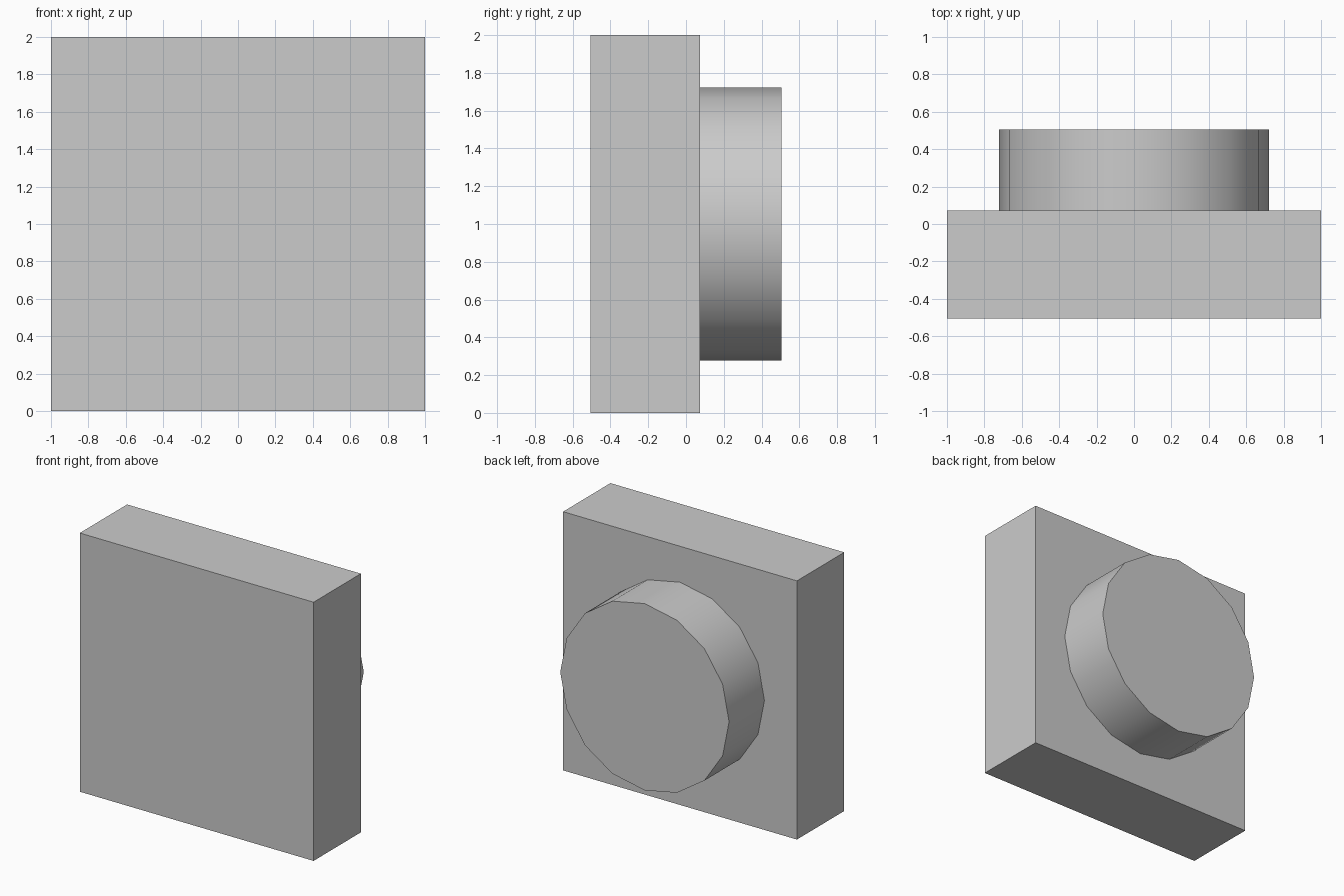
import bpy
import math

cube = bpy.data.objects.get("Cube")
if cube:
    bpy.data.objects.remove(cube, do_unlink=True)

FRONT, JOIN, BACK = -0.505, 0.073, 0.505

# Plain grey for every part
grey = bpy.data.materials.new("plain_grey")
grey.use_nodes = True
colour = (0.6, 0.6, 0.6, 1)
grey.diffuse_color = colour
grey.node_tree.nodes["Principled BSDF"].inputs["Base Color"].default_value = colour


def finish(name):
    obj = bpy.context.object
    obj.name = obj.data.name = name
    obj.data.materials.append(grey)
    bpy.ops.object.transform_apply(location=False, rotation=True, scale=True)
    return obj


# Square slab
bpy.ops.mesh.primitive_cube_add(size=1, location=(0, (FRONT + JOIN) / 2, 1))
bpy.context.object.scale = (2, JOIN - FRONT, 2)
finish("square_slab")

# Round boss on the back, sixteen sides with smooth walls
bpy.ops.mesh.primitive_cylinder_add(
    vertices=16, radius=0.722, depth=BACK - JOIN,
    location=(0, (JOIN + BACK) / 2, 1), rotation=(math.pi / 2, 0, 0))
finish("round_boss")
bpy.ops.object.shade_smooth_by_angle(angle=math.radians(30))
